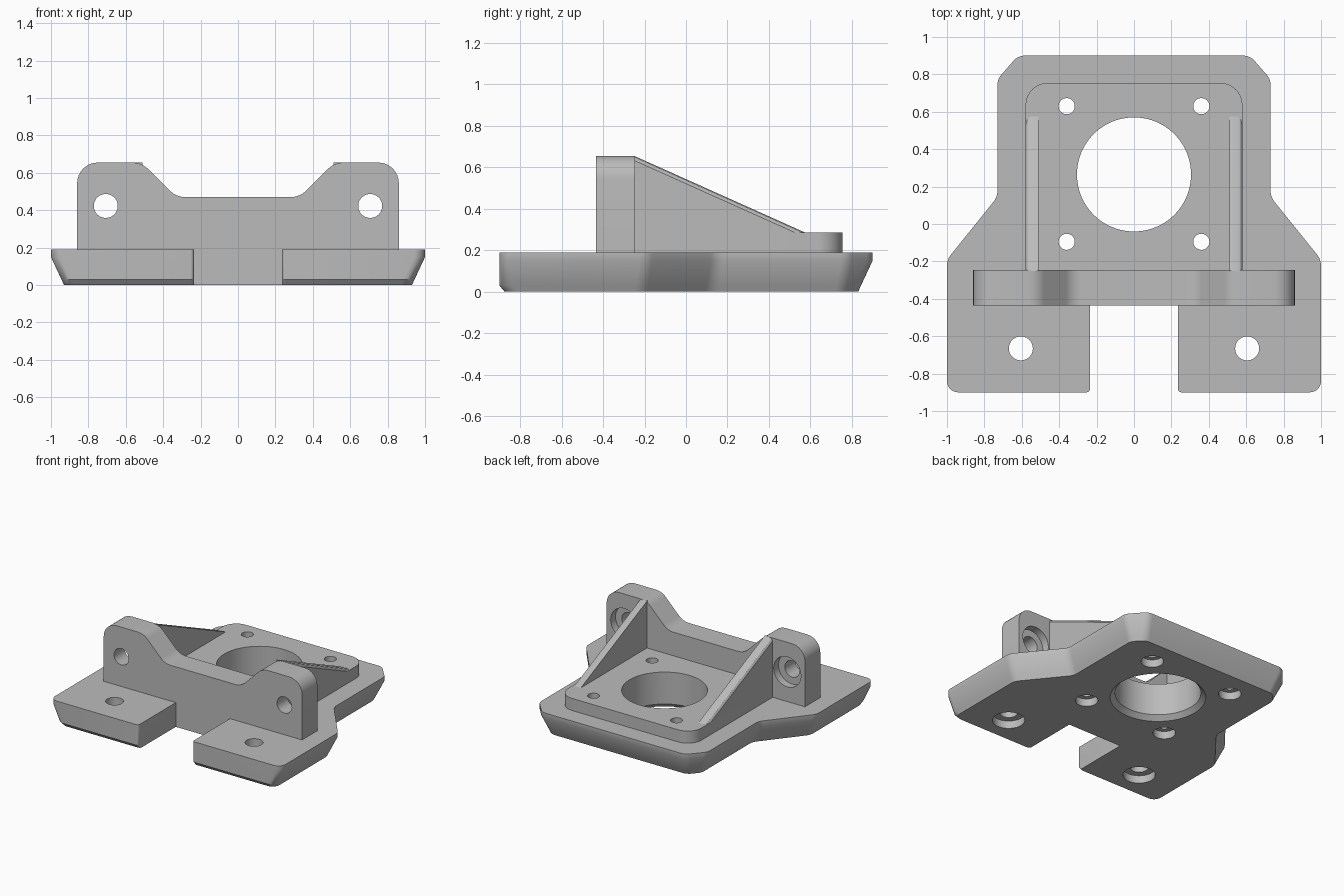
import bpy, bmesh, math
from mathutils import Matrix, Vector

cube = bpy.data.objects.get("Cube")
if cube:
    bpy.data.objects.remove(cube, do_unlink=True)

grey = bpy.data.materials.new("plain grey")
grey.use_nodes = True
colour = (0.5, 0.5, 0.5, 1)
grey.diffuse_color = colour
grey.node_tree.nodes["Principled BSDF"].inputs["Base Color"].default_value = colour


def inset(points, amounts):
    """Move each edge of a counter-clockwise outline inwards by its own amount."""
    out = []
    for i, p in enumerate(points):
        p = Vector(p)
        before = (p - Vector(points[i - 1])).normalized()
        after = (Vector(points[(i + 1) % len(points)]) - p).normalized()
        n0, n1 = Vector((-before.y, before.x)), Vector((-after.y, after.x))
        shift = Vector((amounts[i - 1], amounts[i]))
        out.append(p + Matrix((n0, n1)).inverted() @ shift)
    return out


def rounded(points, radii, steps=8):
    """Replace each corner with an arc of the given radius."""
    out = []
    for i, (p, r) in enumerate(zip(points, radii)):
        p = Vector(p)
        if r == 0:
            out.append(p)
            continue
        a = (Vector(points[i - 1]) - p).normalized()
        b = (Vector(points[(i + 1) % len(points)]) - p).normalized()
        half = a.angle(b) / 2
        centre = p + (a + b).normalized() * (r / math.sin(half))
        start = p + a * (r / math.tan(half)) - centre
        end = p + b * (r / math.tan(half)) - centre
        sweep = math.pi - 2 * half
        for k in range(steps + 1):
            t = k / steps
            arc = start * math.sin((1 - t) * sweep) + end * math.sin(t * sweep)
            out.append(centre + arc / math.sin(sweep))
    return out


def mirrored(half):
    return list(half) + [(-x, y) for x, y in reversed(half)]


def loft(bm, rings):
    """Skin a stack of matching rings and cap both ends."""
    loops = [[bm.verts.new(p) for p in ring] for ring in rings]
    for low, high in zip(loops, loops[1:]):
        for i in range(len(low)):
            j = (i + 1) % len(low)
            bm.faces.new((low[i], low[j], high[j], high[i]))
    bm.faces.new(loops[0][::-1])
    bm.faces.new(loops[-1])


def solid(name, *stacks):
    bm = bmesh.new()
    for rings in stacks:
        loft(bm, rings)
    bmesh.ops.recalc_face_normals(bm, faces=bm.faces)
    mesh = bpy.data.meshes.new(name)
    bm.to_mesh(mesh)
    bm.free()
    mesh.materials.append(grey)
    ob = bpy.data.objects.new(name, mesh)
    bpy.context.collection.objects.link(ob)
    return ob


def level(points, z):
    return [(p[0], p[1], z) for p in points]


def bore(x, y, profile, sides=48):
    """Rings of a turned hole cutter; profile holds (radius, height) pairs."""
    turn = [k * math.tau / sides for k in range(sides)]
    return [[(x + r * math.cos(a), y + r * math.sin(a), z) for a in turn]
            for r, z in profile]


def select(ob):
    bpy.ops.object.select_all(action='DESELECT')
    ob.select_set(True)
    bpy.context.view_layer.objects.active = ob


def cut(ob, cutter):
    mod = ob.modifiers.new("holes", 'BOOLEAN')
    mod.operation = 'DIFFERENCE'
    mod.solver = 'EXACT'
    mod.object = cutter
    select(ob)
    bpy.ops.object.modifier_apply(modifier=mod.name)


# Base plate: notched outline, undercut along the sides and back
outline = mirrored([(0.235, -0.435), (0.235, -0.9), (1, -0.9), (1, -0.19),
                    (0.73, 0.145), (0.73, 0.775), (0.62, 0.9)])
corner = [0, 0.02, 0.06, 0.1, 0.1, 0.08, 0.08]
layers = []
for z, side, front in ((0, 0.07, 0.025), (0.03, 0.056, 0), (0.15, 0, 0), (0.19, 0, 0)):
    ring = inset(outline, [0, front] + [side] * 9 + [front, 0, 0])
    layers.append(level(rounded(ring, corner + corner[::-1]), z))
base_plate = solid("base_plate", layers)

# Raised mounting pad with rounded rear corners
pad = rounded(mirrored([(0.58, -0.3), (0.58, 0.755)]), [0, 0.12, 0.12, 0])
mounting_pad = solid("mounting_pad", [level(pad, 0.16), level(pad, 0.285)])

# Upright wall with two ears and a dip between them
half_wall = [(0.86, 0.19), (0.86, 0.655), (0.515, 0.655), (0.33, 0.47)]
bend = [0, 0.11, 0.12, 0.12]
wall = rounded(mirrored(half_wall), bend + bend[::-1])
upright_wall = solid("upright_wall",
                     [[(p[0], y, p[1]) for p in wall] for y in (-0.435, -0.245)])

# Sloping gussets with a softened outer edge
triangle = [(-0.25, 0.285), (0.575, 0.285), (-0.25, 0.655)]
gussets = []
for side, sign in (("left", 1), ("right", -1)):
    rings = []
    for x, drop in ((0.51, 0), (0.555, 0), (0.57, 0.006), (0.58, 0.02)):
        rings.append([(sign * x, p[0], p[1]) for p in inset(triangle, [0, drop, 0])])
    gussets.append(solid(side + "_gusset", rings))

# Vertical holes: large centre opening, four pad holes, two front holes
holes = [bore(0, 0.265, ((0.345, -0.005), (0.305, 0.035), (0.305, 0.5)), 96)]
for sign in (-1, 1):
    for x, y, r, wide in ((0.36, 0.63, 0.043, 0.08), (0.36, -0.095, 0.043, 0.08),
                          (0.605, -0.665, 0.064, 0.115)):
        holes.append(bore(sign * x, y, ((wide, -0.1), (wide, 0.06), (r, 0.06), (r, 0.5))))
plate_cutter = solid("plate_cutter", *holes)

# Ear holes: bored from the front, widened at the rear
ears = [bore(sign * 0.707, 0.423, ((0.064, -0.6), (0.064, -0.305), (0.118, -0.305), (0.118, 0)))
        for sign in (-1, 1)]
ears = [[[(x, z, y) for x, y, z in ring] for ring in stack] for stack in ears]
ear_cutter = solid("ear_cutter", *ears)

cut(base_plate, plate_cutter)
cut(mounting_pad, plate_cutter)
cut(upright_wall, ear_cutter)
for helper in (plate_cutter, ear_cutter):
    bpy.data.objects.remove(helper, do_unlink=True)

for ob in (base_plate, mounting_pad, upright_wall, *gussets):
    select(ob)
    bpy.ops.object.shade_smooth_by_angle(angle=math.radians(30))
